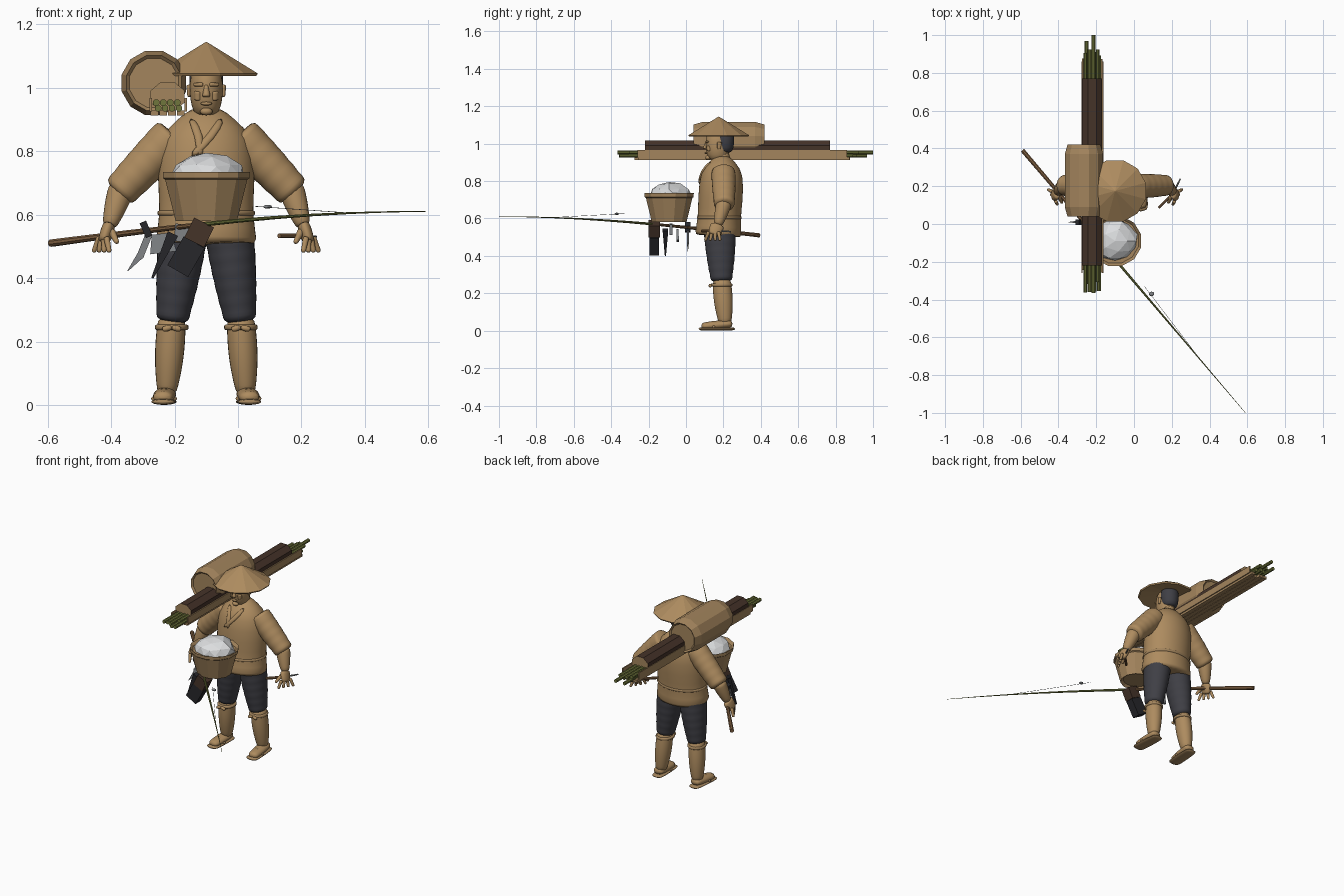
import bpy, bmesh, math, random
from mathutils import Vector

if "Cube" in bpy.data.objects:
    bpy.data.objects.remove(bpy.data.objects["Cube"])
random.seed(4)
CENTRE = -.1  # x of the figure's own centre line


def material(name, red, green, blue):
    mat = bpy.data.materials.new(name)
    mat.use_nodes = True
    colour = (red, green, blue, 1)
    mat.diffuse_color = colour
    mat.node_tree.nodes["Principled BSDF"].inputs["Base Color"].default_value = colour
    return mat


TAN = material("tan", .42, .26, .115)
WOOD = material("wood", .37, .235, .11)
BROWN = material("handle brown", .22, .12, .055)
DARK = material("dark wood", .06, .033, .022)
GREEN = material("bamboo green", .16, .18, .045)
CLOTH = material("charcoal cloth", .05, .05, .06)
BLACK = material("black leather", .02, .02, .024)
STEEL = material("steel", .22, .23, .24)
WHITE = material("white", .72, .73, .74)


def finish(name, bm, materials, smooth=False):
    mesh = bpy.data.meshes.new(name)
    bm.to_mesh(mesh)
    bm.free()
    for mat in materials:
        mesh.materials.append(mat)
    part = bpy.data.objects.new(name, mesh)
    bpy.context.collection.objects.link(part)
    if smooth:
        mesh.shade_smooth()
        modifier = part.modifiers.new("rounding", "SUBSURF")
        modifier.levels = modifier.render_levels = 1
    return part


def loft(name, mat, rings, sides=12, smooth=True, rim=0, cap_mat=None):
    """Skin ellipses (point, radius, second radius) that face along the path."""
    bm = bmesh.new()
    along = (Vector(rings[-1][0]) - Vector(rings[0][0])).normalized()
    across = Vector((1, 0, 0))
    across = (across - along * across.dot(along)).normalized()
    other = along.cross(across)
    angles = [math.tau * (k + .5) / sides for k in range(sides)]
    loops = [[bm.verts.new(Vector(point) + across * wide * math.cos(a) + other * deep * math.sin(a))
              for a in angles] for point, wide, deep in rings]
    for low, high in zip(loops, loops[1:]):
        for k in range(sides):
            j = (k + 1) % sides
            bm.faces.new((low[k], low[j], high[j], high[k]))
    caps = [bm.faces.new(loops[0]), bm.faces.new(loops[-1])]
    bmesh.ops.recalc_face_normals(bm, faces=bm.faces)
    if cap_mat:
        for cap in caps:
            cap.material_index = 1
    if rim:
        for cap in caps:
            bmesh.ops.inset_region(bm, faces=[cap], thickness=rim, depth=-rim)
    return finish(name, bm, [mat, cap_mat] if cap_mat else [mat], smooth)


def limb(name, mat, start, end, r0, r1, bulge=0, depth=1, folds=0, steps=5, **style):
    """Tapered piece between two points, with optional swelling and cloth folds."""
    start, end = Vector(start), Vector(end)
    rings = []
    for i in range(steps + 1):
        t = i / steps
        radius = r0 + (r1 - r0) * t + bulge * math.sin(math.pi * t) + folds * (-1) ** i
        rings.append((start.lerp(end, t), radius, radius * depth))
    loft(name, mat, rings, **style)


def pair(name, mat, start, end, *sizes, **style):
    """The same limb on both sides of the figure."""
    for side, prefix in ((1, "left_"), (-1, "right_")):
        ends = [(CENTRE + side * p[0], p[1], p[2]) for p in (start, end)]
        limb(prefix + name, mat, *ends, *sizes, **style)


def upright(name, mat, y, profile, depth=1, lean=0, **style):
    """Turned shape on the centre line from (height, radius) pairs."""
    base = profile[0][0]
    loft(name, mat, [((CENTRE, y + lean * (z - base), z), r, r * depth) for z, r in profile], **style)


def slab(name, mat, start, end, width, thickness, tip=1):
    """Flat board or blade; tip scales its far end."""
    r = width * math.sqrt(.5)
    limb(name, mat, start, end, r, r * tip, depth=thickness / width, steps=1, sides=4, smooth=False)


def pole(name, mat, start, end, r0, r1):
    limb(name, mat, start, end, r0, r1, steps=1, sides=8, smooth=False)


def ball(name, mat, location, size):
    bm = bmesh.new()
    bmesh.ops.create_uvsphere(bm, u_segments=12, v_segments=8, radius=1)
    for v in bm.verts:
        v.co = Vector(location) + v.co * Vector(size)
    finish(name, bm, [mat]).data.shade_smooth()


# Jacket with a flared skirt, belt and crossed lapels
upright("jacket", TAN, .172, [(.505, .15), (.51, .165), (.6, .145), (.7, .156), (.85, .15), (.9, .09), (.94, .045)],
        depth=.78, lean=.06, sides=24)
upright("belt", WOOD, .178, [(.59, .148), (.6, .156), (.61, .156), (.62, .148)], depth=.78, sides=24)
for side, low_end in ((1, -.05), (-1, .02)):
    path = [(.05, .135, .905), (.02, .08, .85), (low_end, .07, .78)]
    loft("lapel", TAN, [((CENTRE + side * x, y, z), .014, .009) for x, y, z in path], sides=8)

# Neck, head and face
upright("neck", TAN, .195, [(.88, .045), (.98, .043)])
upright("head", TAN, .17, [(.91, .025), (.92, .04), (.96, .053), (1.02, .055), (1.08, .04)], depth=1.25, sides=16)
upright("hair", CLOTH, .205, [(.95, .035), (.97, .052), (1.05, .057), (1.07, .045)], sides=16)
limb("nose", TAN, (CENTRE, .11, 1.01), (CENTRE, .102, .97), .006, .015, sides=8)
ball("mouth", TAN, (CENTRE, .107, .95), (.018, .009, .006))
ball("chin", TAN, (CENTRE, .117, .925), (.02, .014, .012))
pair("brow", TAN, (.01, .107, 1.01), (.04, .118, 1.01), .007, .006, sides=8)
pair("cheek", TAN, (.026, .12, .99), (.026, .125, .96), .014, .014, sides=8)
pair("ear", TAN, (.054, .18, 1.01), (.054, .175, .97), .01, .006, depth=1.5, sides=8)

# Conical straw hat
upright("straw_hat", TAN, .175, [(1.06, .04), (1.037, .163), (1.045, .168), (1.144, .002)], smooth=False)

# Arms and hands
pair("sleeve", TAN, (.1, .2, .855), (.28, .205, .665), .068, .056, .003, folds=.002, steps=11)
pair("forearm", TAN, (.265, .205, .69), (.307, .17, .56), .044, .022, .004)
pair("palm", TAN, (.305, .17, .57), (.325, .15, .51), .02, .017, .003, depth=1.8)
for i in range(4):
    x, y = .315 + .007 * i, .122 + .017 * i
    pair("finger", TAN, (x, y, .53), (x + .01 * (i - 1), y + .01 * (i - 2), .48), .011, .008, sides=8)
pair("thumb", TAN, (.3, .15, .55), (.28, .11, .51), .014, .008, sides=8)

# Trousers, calves, leg ties and sandalled feet
pair("trouser_leg", CLOTH, (.07, .18, .56), (.108, .19, .26), .08, .05, .005, depth=1.12, folds=.002, steps=13, sides=16)
pair("calf", TAN, (.108, .19, .28), (.125, .21, .03), .045, .03, .01, depth=1.1, steps=7)
pair("leg_tie", WOOD, (.109, .19, .235), (.109, .19, .255), .052, .052, .004, depth=1.1)
for reach in (-.03, .03):
    pair("bow_loop", TAN, (.109, .13, .245), (.109 + reach, .13, .238), .006, .007, .004, sides=8)
    pair("sandal_strap", WOOD, (.133, .14, .05), (.133 + reach * 1.3, .15, .015), .008, .008, sides=8)
pair("foot", TAN, (.126, .25, .038), (.138, .08, .023), .032, .03, .006, depth=.65)
pair("sandal_sole", WOOD, (.126, .265, .01), (.138, .065, .01), .034, .038, .004, depth=.25)

# Barrel on the shoulder with a recessed lid at each end
loft("barrel", WOOD, [((-.265, y, 1.015), r, r) for y, r in ((.04, .09), (.09, .105), (.37, .105), (.42, .09))],
     smooth=False, rim=.01)

# Timber, bamboo and planks under the barrel
limb("dark_beam", DARK, (-.222, -.22, .972), (-.222, .77, .972), .058, .058, depth=.85, steps=1, sides=8,
     smooth=False, cap_mat=WOOD)
for i in range(8):
    row, column = divmod(i, 4)
    x, z = -.258 + .022 * column + .006 * row, .953 - .018 * row
    far = 1 if i == 2 else random.uniform(.88, .99)
    pole("bamboo_pole", GREEN, (x, random.uniform(-.37, -.3), z), (x, far, z), .011, .011)
for i in range(4):
    x = -.263 + .0275 * i
    slab("plank", WOOD, (x, random.uniform(-.285, -.24), .92), (x, random.uniform(.84, .885), .92), .025, .016)
for x in (-.275, -.165):
    slab("side_board", WOOD, (x, -.26, .946), (x, .86, .946), .007, .042)

# Bucket heaped with white lumps
upright("bucket", WOOD, -.09, [(.58, .1), (.71, .134), (.715, .141), (.735, .142)], depth=.96, smooth=False, rim=.015)
bm = bmesh.new()
bmesh.ops.create_icosphere(bm, subdivisions=2, radius=1)
for v in bm.verts:
    v.co *= random.uniform(.9, 1.08)
    height = .075 if v.co.z > 0 else .02
    v.co = Vector((CENTRE, -.09, .72)) + v.co * Vector((.119, .114, height))
finish("white_heap", bm, [WHITE])


def rod_point(t):
    return Vector((-.59 + 1.18 * t, .39 - 1.39 * t, .51 + .1 * math.sin(t * math.pi / 2)))


# Fishing rod, line and float
for i in range(10):
    start, end = i / 10, (i + 1) / 10
    mat = BROWN if i < 4 else GREEN
    pole("rod_section", mat, rod_point(start), rod_point(end), .001 + .011 * (1 - start), .001 + .011 * (1 - end))
ball("float", STEEL, (.093, -.37, .625), (.014, .012, .006))
pole("fishing_line", STEEL, (.055, -.33, .626), rod_point(.8), .001, .001)

# Tools hanging from the rod
slab("sickle_handle", BLACK, (-.3, .01, .577), (-.28, .01, .53), .022, .03)
slab("sickle_blade", STEEL, (-.28, .01, .54), (-.31, .01, .465), .022, .01)
slab("sickle_point", STEEL, (-.305, .01, .475), (-.348, .01, .422), .024, .01, tip=.1)
slab("cleaver", STEEL, (-.242, -.045, .54), (-.235, -.045, .48), .06, .01, tip=1.4)
slab("chisel", STEEL, (-.175, -.08, .57), (-.18, -.08, .515), .045, .015)
slab("knife", BLACK, (-.205, -.11, .54), (-.27, -.11, .4), .036, .03, tip=.2)
slab("pouch_flap", DARK, (-.107, -.17, .575), (-.138, -.17, .513), .07, .06)
slab("pouch", BLACK, (-.138, -.17, .513), (-.19, -.17, .422), .076, .05)

# Short tool in the left hand
pole("hand_tool_grip", BROWN, (.13, .085, .533), (.215, .17, .533), .008, .008)
pole("hand_tool_bit", STEEL, (.205, .16, .533), (.246, .24, .53), .006, .004)
